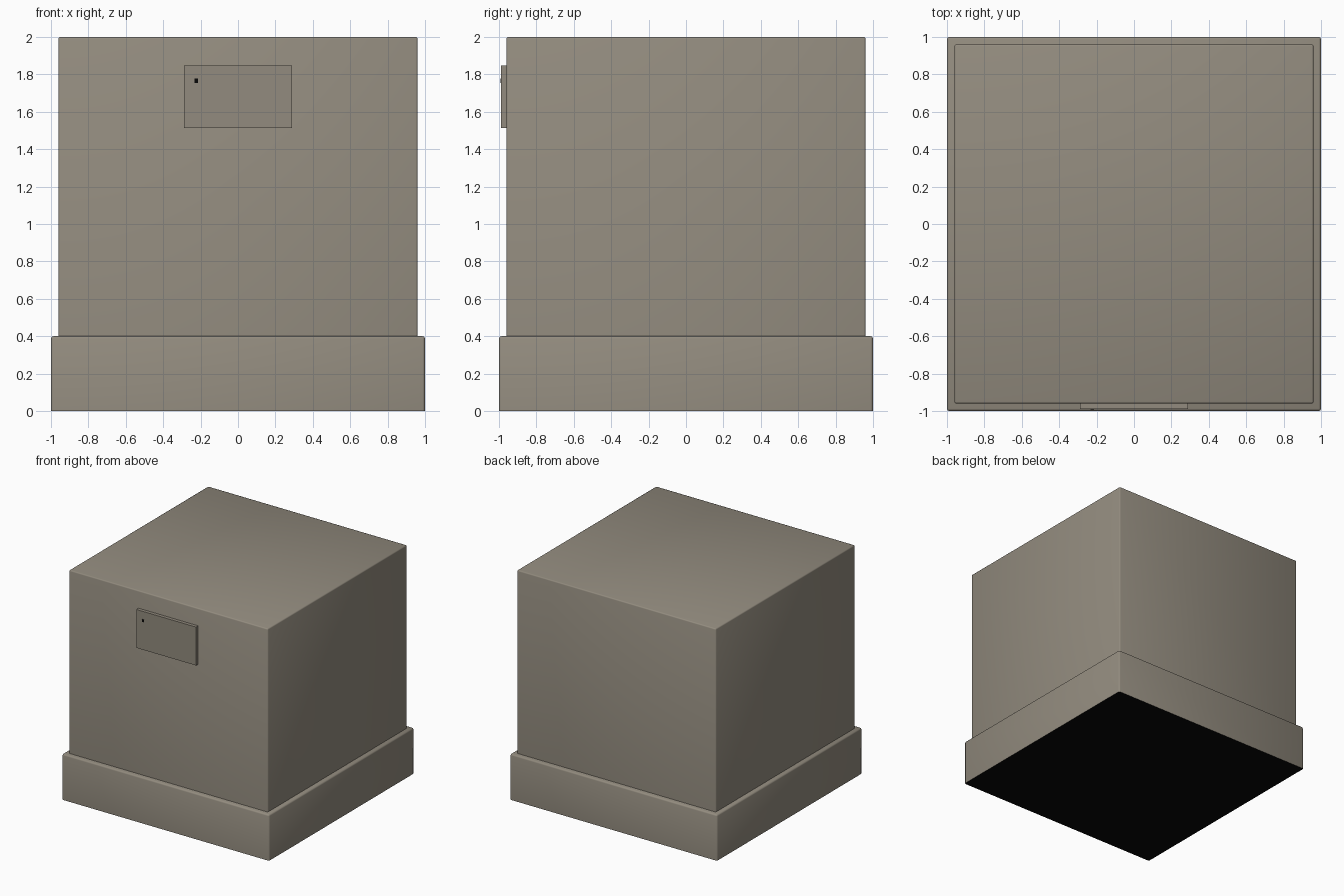
import bpy, bmesh, math
from mathutils import Vector

if "Cube" in bpy.data.objects:
    bpy.data.objects.remove(bpy.data.objects["Cube"])


def material(name, rgb):
    m = bpy.data.materials.new(name)
    m.diffuse_color = (*rgb, 1.0)
    m.use_nodes = True
    m.node_tree.nodes["Principled BSDF"].inputs["Base Color"].default_value = m.diffuse_color
    return m


stone = material("warm grey stone", (0.29, 0.26, 0.21))
black = material("black underside", (0.002, 0.002, 0.002))


def box(name, lo, hi, mats, bevel=0.0, underside=None, open_bottom=False):
    """Box from corner lo to corner hi; bevels every edge except the bottom ones."""
    lo, hi = Vector(lo), Vector(hi)
    bm = bmesh.new()
    bmesh.ops.create_cube(bm, size=1.0)
    for v in bm.verts:
        v.co = Vector([(lo[i] + hi[i]) / 2 + v.co[i] * (hi[i] - lo[i]) for i in range(3)])
    if bevel:
        edges = [e for e in bm.edges if max(v.co.z for v in e.verts) > lo.z + 1e-4]
        bmesh.ops.bevel(bm, geom=edges, offset=bevel, segments=2, profile=0.5,
                        affect='EDGES', clamp_overlap=True)
    bm.normal_update()
    bottom = [f for f in bm.faces if f.normal.z < -0.9]
    if underside is not None:
        for f in bottom:
            f.material_index = underside
    if open_bottom:
        bmesh.ops.delete(bm, geom=bottom, context='FACES')
    mesh = bpy.data.meshes.new(name)
    bm.to_mesh(mesh)
    bm.free()
    for m in mats:
        mesh.materials.append(m)
    ob = bpy.data.objects.new(name, mesh)
    bpy.context.collection.objects.link(ob)
    if bevel:
        bpy.ops.object.select_all(action='DESELECT')
        ob.select_set(True)
        bpy.context.view_layer.objects.active = ob
        bpy.ops.object.shade_smooth_by_angle(angle=math.radians(50))
    return ob


# wide plinth at the bottom, with a black underside
box("plinth", (-1, -1, 0), (1, 1, 0.4), [stone, black], bevel=0.013, underside=1)

# main block standing on the plinth
box("main_block", (-0.96, -0.96, 0.4), (0.96, 0.96, 2.0), [stone], bevel=0.01, open_bottom=True)

# raised plate on the front
box("front_plate", (-0.288, -0.99, 1.512), (0.288, -0.955, 1.847), [stone])

# tiny dark mark near the plate's upper left corner
box("plate_mark", (-0.233, -0.992, 1.755), (-0.213, -0.985, 1.777), [black])
